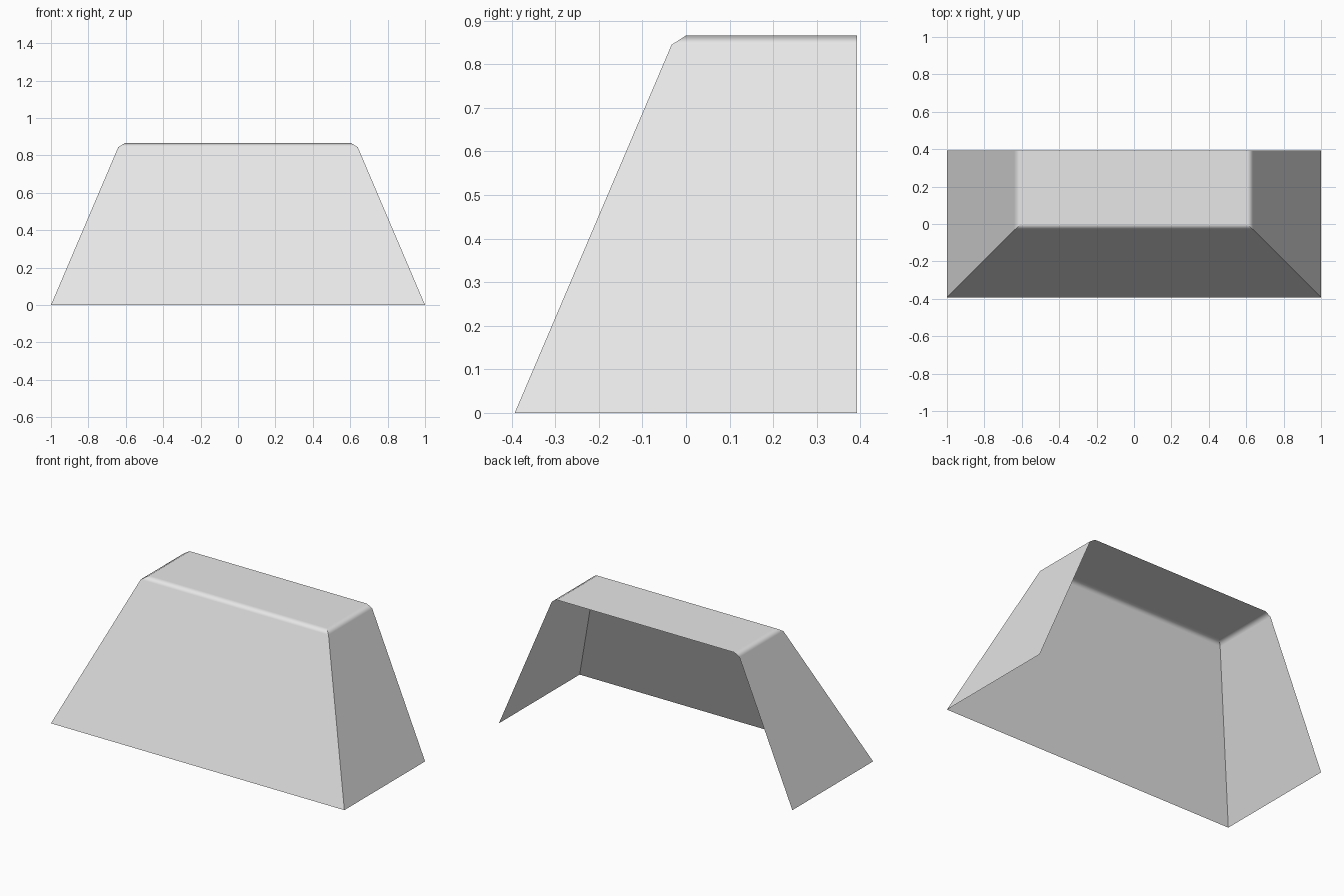
import bpy
import bmesh

cube = bpy.data.objects.get("Cube")
if cube:
    bpy.data.objects.remove(cube, do_unlink=True)

# Plain light grey
GREY = (0.8, 0.8, 0.8, 1.0)
grey = bpy.data.materials.new("light_grey")
grey.use_nodes = True
grey.diffuse_color = GREY
grey.node_tree.nodes["Principled BSDF"].inputs["Base Color"].default_value = GREY

BACK = 0.393
# Half width, front y and height of the base, chamfer start and top rim
levels = [(1.0, -0.393, 0.0), (0.64, -0.033, 0.845), (0.605, 0.0, 0.866)]

bm = bmesh.new()
rims = []
for half, front, z in levels:
    path = [(-half, BACK), (-half, front), (half, front), (half, BACK)]
    rims.append([bm.verts.new((x, y, z)) for x, y in path])

# Sloping walls and chamfer, open at the back and underneath
for low, high in zip(rims, rims[1:]):
    for i in range(3):
        bm.faces.new((low[i], low[i + 1], high[i + 1], high[i]))

# Flat top
bm.faces.new(rims[-1])
bm.normal_update()
for face in bm.faces:
    face.smooth = True

# Crisp corners between the walls
for low, high in zip(rims, rims[1:]):
    for i in (1, 2):
        bm.edges.get((low[i], high[i])).smooth = False

mesh = bpy.data.meshes.new("sloped_hood")
bm.to_mesh(mesh)
bm.free()
mesh.materials.append(grey)
hood = bpy.data.objects.new("sloped_hood", mesh)
bpy.context.collection.objects.link(hood)

# Flat panels with a softly shaded chamfer
weighted = hood.modifiers.new("soft_chamfer", 'WEIGHTED_NORMAL')
weighted.keep_sharp = True
weighted.weight = 100
